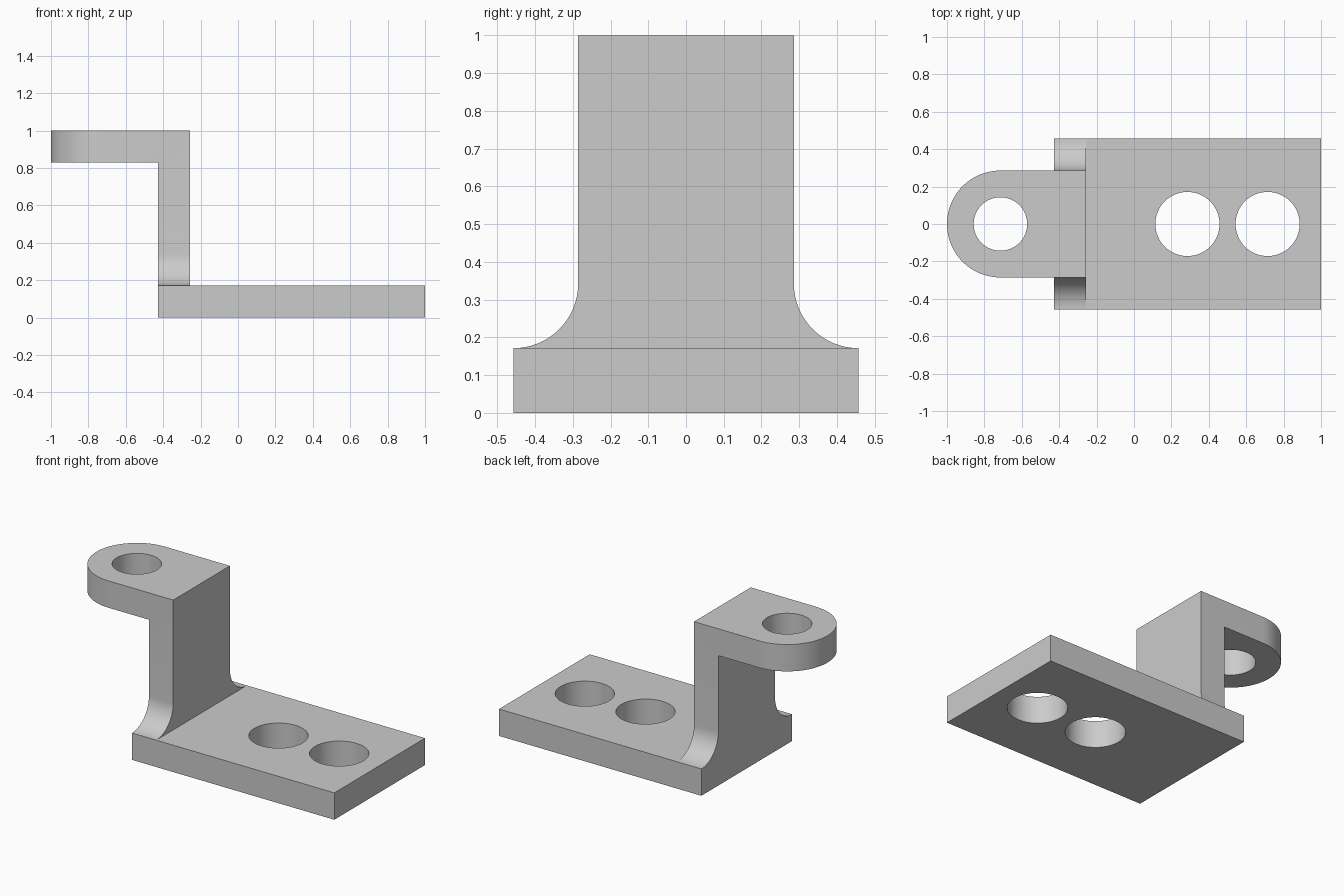
import bpy, bmesh
from math import sin, cos, pi, radians
from mathutils import Vector

if "Cube" in bpy.data.objects:
    bpy.data.objects.remove(bpy.data.objects["Cube"])

U = 1 / 35            # drawing unit
T = 6 * U             # material thickness
X0 = -15 * U          # rear face of the riser
X1 = X0 + T           # front face of the riser
W, N = 16 * U, 10 * U # half widths: base plate, riser and tab


def prism(name, points, axis, lo, hi):
    """Extrude a closed 2D profile along x, y or z."""
    place = {'x': lambda p, d: (d, p[0], p[1]),
             'y': lambda p, d: (p[0], d, p[1]),
             'z': lambda p, d: (p[0], p[1], d)}[axis]
    bm = bmesh.new()
    face = bm.faces.new([bm.verts.new(place(p, lo)) for p in points])
    move = Vector(place((0, 0), hi - lo))
    new = bmesh.ops.extrude_face_region(bm, geom=[face])['geom']
    bmesh.ops.translate(bm, vec=move,
                        verts=[v for v in new if isinstance(v, bmesh.types.BMVert)])
    bmesh.ops.recalc_face_normals(bm, faces=bm.faces)
    mesh = bpy.data.meshes.new(name)
    bm.to_mesh(mesh)
    bm.free()
    ob = bpy.data.objects.new(name, mesh)
    bpy.context.collection.objects.link(ob)
    return ob


def arc(cx, cy, r, a0, a1, n):
    return [(cx + r * cos(radians(a0 + (a1 - a0) * i / n)),
             cy + r * sin(radians(a0 + (a1 - a0) * i / n))) for i in range(n + 1)]


def combine(target, tool, operation):
    tool.hide_render = True
    mod = target.modifiers.new(operation.lower(), 'BOOLEAN')
    mod.operation, mod.solver, mod.object = operation, 'EXACT', tool
    bpy.context.view_layer.objects.active = target
    bpy.ops.object.modifier_apply(modifier=mod.name)
    bpy.data.objects.remove(tool)


# Stepped front profile: tab, riser, base plate
bracket = prism("bracket", [(X0, 0), (1, 0), (1, T), (X1, T), (X1, 1), (-1, 1),
                            (-1, 1 - T), (X0, 1 - T)], 'y', -0.6, 0.6)

# Side silhouette: wide base, concave flares, narrow riser
right = [(W, -0.1)] + arc(W, 2 * T, W - N, 270, 180, 16) + [(N, 1.1)]
left = [(-y, z) for y, z in reversed(right)]
combine(bracket, prism("side_shape", right + left, 'x', -1.2, 1.2), 'INTERSECT')

# Rounded tab end
plan = arc(-25 * U, 0, N, 90, 270, 48) + [(-25 * U, -0.7), (1.1, -0.7),
                                          (1.1, 0.7), (-25 * U, 0.7)]
combine(bracket, prism("plan_shape", plan, 'z', -0.2, 1.2), 'INTERSECT')

# Tab hole and two base holes
for x, r, lo, hi in ((-25 * U, 5 * U, 0.7, 1.2), (10 * U, T, -0.2, 0.4), (25 * U, T, -0.2, 0.4)):
    combine(bracket, prism("hole_cutter", arc(x, 0, r, 0, 360, 64)[:-1], 'z', lo, hi), 'DIFFERENCE')

# Smooth curved faces, keep edges crisp
bpy.context.view_layer.objects.active = bracket
bracket.select_set(True)
bpy.ops.object.shade_smooth_by_angle(angle=radians(30))
